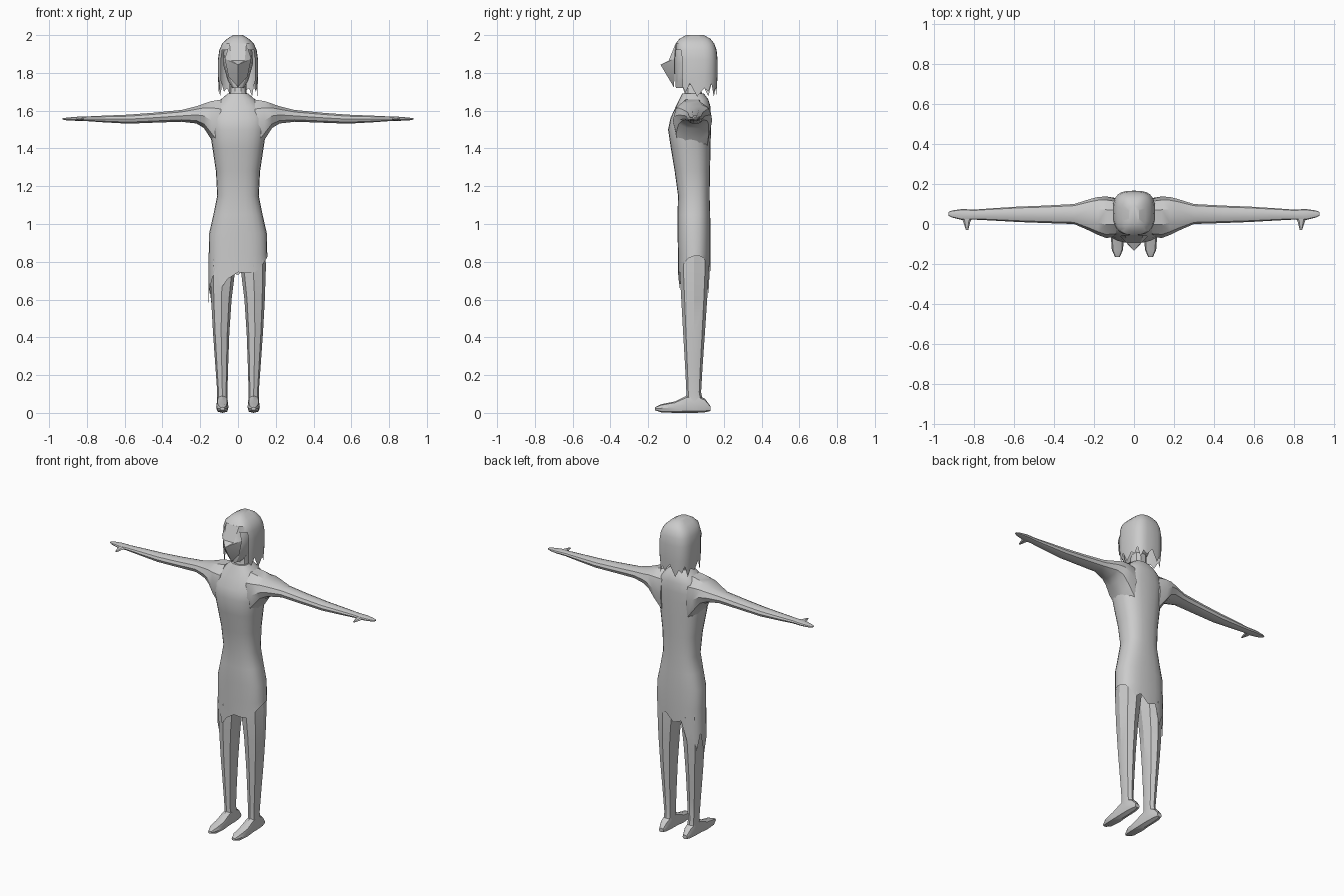
import bpy, bmesh, math
from mathutils import Vector

grey = bpy.data.materials.new("plain grey")
grey.diffuse_color = (0.6, 0.6, 0.6, 1)


def finish(bm, name, angle=30, normals=True):
    if normals:
        bmesh.ops.recalc_face_normals(bm, faces=bm.faces)
    me = bpy.data.meshes.new(name)
    bm.to_mesh(me)
    bm.free()
    me.materials.append(grey)
    ob = bpy.data.objects.new(name, me)
    bpy.context.collection.objects.link(ob)
    bpy.ops.object.select_all(action='DESELECT')
    ob.select_set(True)
    bpy.context.view_layer.objects.active = ob
    bpy.ops.object.shade_smooth_by_angle(angle=math.radians(angle))
    return ob


def loft(rings, axis, sides=10, power=2.3, caps=(True, True)):
    """rings: (position on axis, a_low, a_high, b_low, b_high); a, b are the other axes in order."""
    bm = bmesh.new()
    loops = []
    for pos, a0, a1, b0, b1 in rings:
        loop = []
        for i in range(sides):
            t = 2 * math.pi * i / sides
            c, s = math.cos(t), math.sin(t)
            a = (a0 + a1) / 2 + (a1 - a0) / 2 * math.copysign(abs(c) ** (2 / power), c)
            b = (b0 + b1) / 2 + (b1 - b0) / 2 * math.copysign(abs(s) ** (2 / power), s)
            co = [a, b]
            co.insert(axis, pos)
            loop.append(bm.verts.new(co))
        loops.append(loop)
    for l0, l1 in zip(loops, loops[1:]):
        for i in range(sides):
            j = (i + 1) % sides
            bm.faces.new((l0[i], l0[j], l1[j], l1[i]))
    if caps[0]:
        bm.faces.new(loops[0])
    if caps[1]:
        bm.faces.new(loops[-1])
    return bm, loops


def upright(rows):
    """rows: (z, half width, y front, y back)"""
    return [(z, -w, w, f, b) for z, w, f, b in rows]


# Dress with torso, its hem torn and lower on one side
rows = [(0.80, .157, -.042, .128), (0.84, .155, -.042, .13), (0.95, .153, -.045, .13),
        (1.05, .13, -.045, .128), (1.15, .11, -.042, .125), (1.28, .117, -.06, .127),
        (1.40, .135, -.08, .13), (1.50, .15, -.095, .132), (1.56, .155, -.082, .132),
        (1.62, .13, -.055, .13), (1.66, .09, -.035, .118), (1.69, .055, -.02, .095)]
bm, loops = loft(upright(rows), 2, 24, 2.5, (False, True))
hem = [.83, .83, .82, .80, .76, .78, .73, .75, .63, .70, .57, .68,
       .54, .63, .70, .77, .66, .71, .745, .74, .745, .77, .80, .82]
for v, z in zip(loops[0], hem):
    v.co.z = z
finish(bm, "dress")

# Neck
bm, _ = loft(upright([(1.66, .055, -.02, .1), (1.70, .045, -.005, .085),
                      (1.78, .045, -.005, .085)]), 2, 10)
finish(bm, "neck")

# Head
bm, _ = loft(upright([(1.72, .03, -.055, .04), (1.76, .055, -.058, .10),
                      (1.85, .08, -.06, .13), (1.92, .075, -.058, .13),
                      (1.97, .05, -.04, .11)]), 2, 14)
finish(bm, "head")

# Pointed mask-like face: brow slope, nose tip and tapering chin
bm = bmesh.new()
pts = [(-.045, -.055, 1.955), (.045, -.055, 1.955), (.07, -.06, 1.875), (.035, -.092, 1.865),
       (-.035, -.092, 1.865), (-.07, -.06, 1.875), (0, -.135, 1.843), (.05, -.06, 1.78),
       (-.05, -.06, 1.78), (0, -.065, 1.725)]
vs = [bm.verts.new(p) for p in pts]
for f in [(0, 1, 3, 4), (1, 2, 3), (0, 4, 5), (4, 3, 6), (3, 2, 6), (5, 4, 6),
          (2, 7, 6), (8, 5, 6), (7, 9, 6), (9, 8, 6), (0, 5, 8, 9, 7, 2, 1)]:
    bm.faces.new([vs[i] for i in f])
finish(bm, "face")

# Hair: bob with open front and ragged ends
rows = [(1.71, .102, -.045, .163), (1.78, .106, -.05, .167), (1.87, .106, -.05, .167),
        (1.92, .099, -.055, .162), (1.955, .084, -.055, .15), (1.98, .058, -.035, .13),
        (2.0, .025, 0, .095)]
bm, loops = loft(upright(rows), 2, 28, 3, (False, True))
for i, v in enumerate(loops[0]):
    v.co.z = (1.675, 1.72, 1.70, 1.745)[i % 4]
front = [f for f in bm.faces if f.calc_center_median().z < 1.935
         and abs(f.calc_center_median().x) < .085 and f.calc_center_median().y < -.02]
bmesh.ops.delete(bm, geom=front, context='FACES')
finish(bm, "hair")

for side, label in ((1, "left"), (-1, "right")):
    # Arm with shoulder and flat hand: (x, y range, z range)
    arm = [(.09, -.065, .13, 1.36, 1.665), (.14, -.07, .138, 1.44, 1.655),
           (.18, -.055, .135, 1.505, 1.64), (.22, -.035, .125, 1.53, 1.625),
           (.30, 0, .10, 1.54, 1.605), (.45, .005, .092, 1.535, 1.59),
           (.58, .01, .087, 1.53, 1.58), (.72, .018, .078, 1.538, 1.574),
           (.80, .022, .072, 1.544, 1.57), (.86, .02, .075, 1.546, 1.568),
           (.91, .032, .068, 1.549, 1.563), (.93, .042, .06, 1.553, 1.56)]
    bm, _ = loft([(side * r[0],) + r[1:] for r in arm], 0, 10)
    finish(bm, label + "_arm")

    # Thumb
    thumb = [(.04, .805, .865, 1.548, 1.566), (.01, .82, .855, 1.548, 1.563),
             (-.03, .83, .842, 1.55, 1.556)]
    bm, _ = loft([(y, side * a, side * b, c, d) for y, a, b, c, d in thumb], 1, 6)
    finish(bm, label + "_thumb")

    # Leg
    leg = [(.06, .054, .112, 0, .09), (.11, .056, .11, .002, .08),
           (.25, .052, .12, -.005, .088), (.42, .046, .132, -.015, .1),
           (.60, .034, .142, -.025, .112), (.78, .012, .148, -.035, .122),
           (.90, .005, .14, -.03, .115)]
    bm, _ = loft([(z, side * a, side * b, c, d) for z, a, b, c, d in leg], 2, 8)
    finish(bm, label + "_leg")

    # Foot: (y, half width, z range)
    foot = [(.13, .016, .01, .035), (.10, .026, .003, .075), (.05, .03, 0, .10),
            (0, .03, 0, .09), (-.06, .033, 0, .06), (-.13, .028, .003, .046),
            (-.165, .012, .014, .03)]
    cx = side * .083
    bm, _ = loft([(y, cx - w, cx + w, c, d) for y, w, c, d in foot], 1, 8, 2.8)
    finish(bm, label + "_foot")
